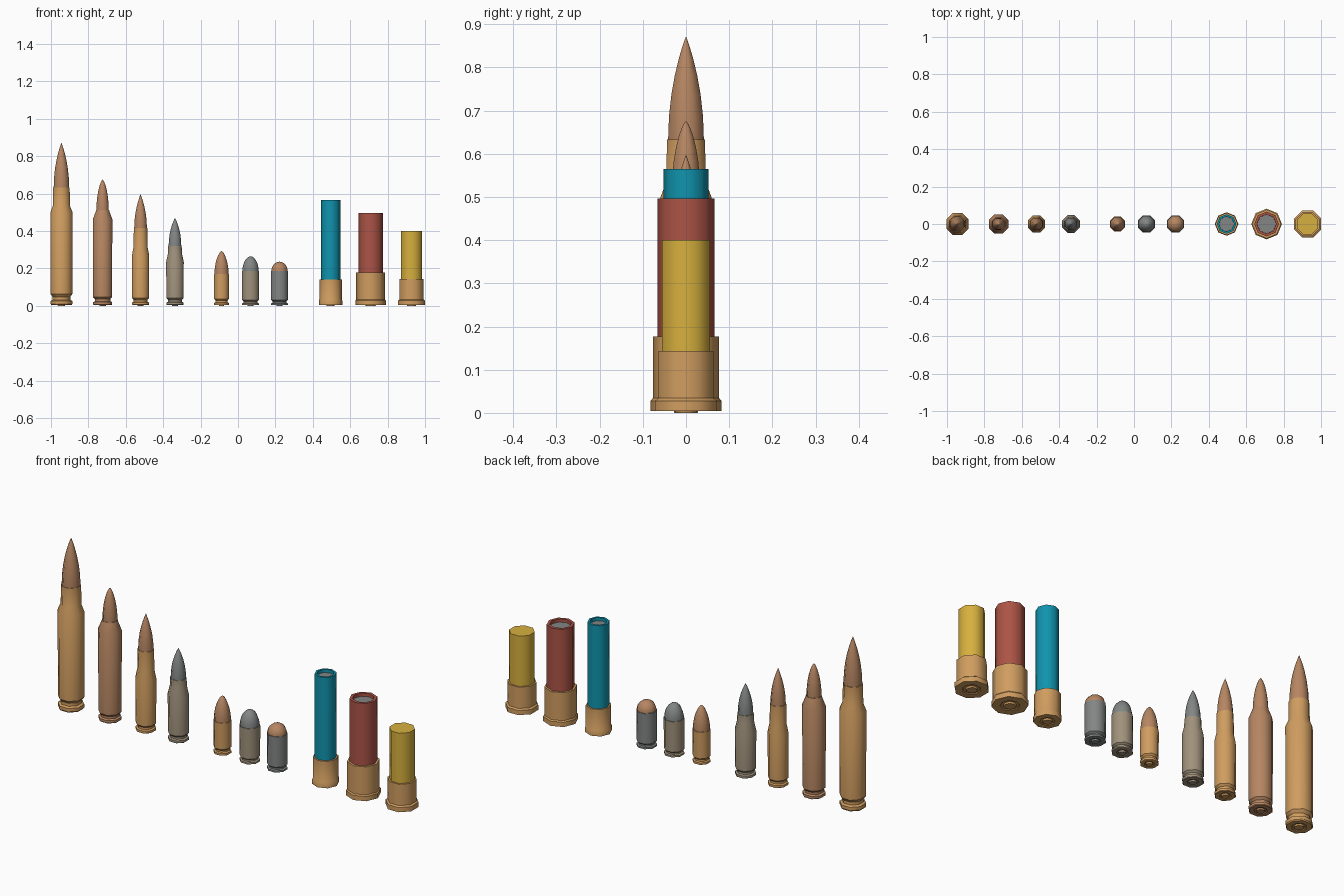
import bpy, bmesh, math

old = bpy.data.objects.get("Cube")
if old:
    bpy.data.objects.remove(old, do_unlink=True)

SIDES = 8


def material(name, rgb):
    # sRGB bytes to linear
    lin = [((c / 255 + 0.055) / 1.055) ** 2.4 for c in rgb]
    m = bpy.data.materials.new(name)
    m.use_nodes = True
    m.diffuse_color = (*lin, 1)
    m.node_tree.nodes["Principled BSDF"].inputs["Base Color"].default_value = (*lin, 1)
    return m


brass = material("brass", (208, 157, 96))
copper = material("copper", (182, 134, 98))
steel = material("steel grey", (130, 134, 132))
tan = material("tan grey", (160, 146, 124))
teal = material("teal plastic", (16, 148, 174))
red = material("red plastic", (172, 84, 70))
yellow = material("yellow plastic", (215, 176, 62))


def lathe(name, profile, x, mat, flat=True):
    """Revolve (radius, z) points into an eight-sided solid."""
    phase = math.pi / SIDES if flat else 0
    grow = 1 / math.cos(math.pi / SIDES) if flat else 1
    bm = bmesh.new()
    rings = []
    for r, z in profile:
        count = SIDES if r > 0 else 1
        rings.append([bm.verts.new((r * grow * math.cos(phase + math.tau * i / SIDES),
                                    r * grow * math.sin(phase + math.tau * i / SIDES), z))
                      for i in range(count)])
    for a, b in zip(rings, rings[1:]):
        for i in range(SIDES):
            j = (i + 1) % SIDES
            quad = [a[i % len(a)], a[j % len(a)], b[j % len(b)], b[i % len(b)]]
            bm.faces.new(list(dict.fromkeys(quad)))
    bmesh.ops.recalc_face_normals(bm, faces=bm.faces)
    # Sharp rings, smooth flanks
    for f in bm.faces:
        f.smooth = True
    for e in bm.edges:
        level = abs(e.verts[0].co.z - e.verts[1].co.z) < 1e-6
        if level and e.is_manifold and e.calc_face_angle() > 0.45:
            e.smooth = False
    me = bpy.data.meshes.new(name)
    bm.to_mesh(me)
    bm.free()
    me.materials.append(mat)
    ob = bpy.data.objects.new(name, me)
    ob.location.x = x
    bpy.context.collection.objects.link(ob)
    return ob


def primer(r):
    """Underside: centre cap in a recessed ring."""
    return [(0, 0), (r * 0.33, 0), (r * 0.36, 0.008), (r * 0.5, 0.008), (r * 0.54, 0.004)]


def ogive(r, z0, z1, power, steps=7):
    pts = [(0, z0 - 0.01), (r, z0 - 0.01)]
    for i in range(steps):
        t = math.sin(math.pi / 2 * i / steps)
        pts.append((r * (1 - t * t) ** power, z0 + (z1 - z0) * t))
    return pts + [(0, z1)]


def cartridge(name, x, r, neck, shoulder, mouth, tip, power, case_mat, tip_mat, k):
    """k scales the height of the extractor groove; shoulder is None for straight cases."""
    case = primer(r) + [(r * 0.92, 0.004), (r * 0.98, 0.008 * k), (r * 0.98, 0.022 * k),
                        (r * 0.8, 0.027 * k), (r * 0.8, 0.04 * k), (r * 0.98, 0.052 * k)]
    if shoulder:
        case += [(r, shoulder[0]), (neck * 1.04, shoulder[1])]
    case += [(neck, mouth), (0, mouth)]
    lathe(name + "_case", case, x, case_mat)
    lathe(name + "_bullet", ogive(neck * 0.94, mouth, tip, power), x, tip_mat)


# Bottlenecked rifle rounds
cartridge("large_rifle", -0.944, 0.059, 0.044, (0.5, 0.535), 0.633, 0.872, 0.95, brass, copper, 1.2)
cartridge("medium_rifle", -0.724, 0.052, 0.035, (0.463, 0.505), 0.513, 0.675, 0.7, copper, copper, 0.9)
cartridge("slim_rifle", -0.521, 0.046, 0.036, (0.27, 0.315), 0.417, 0.598, 1.0, brass, copper, 0.8)
cartridge("short_rifle", -0.337, 0.047, 0.036, (0.235, 0.28), 0.32, 0.47, 0.9, tan, steel, 0.8)

# Straight pistol rounds
cartridge("small_pistol", -0.088, 0.04, 0.04, None, 0.171, 0.294, 0.7, brass, copper, 0.7)
cartridge("medium_pistol", 0.067, 0.046, 0.046, None, 0.187, 0.265, 0.55, tan, steel, 0.6)
cartridge("wide_pistol", 0.222, 0.046, 0.046, None, 0.187, 0.236, 0.5, steel, copper, 0.6)


def shotshell(name, x, rim, base, tube, base_top, top, mat, is_open, flat):
    head = primer(rim) + [(rim, 0.004), (rim, 0.028), (base, 0.034),
                          (base, base_top), (0, base_top)]
    lathe(name + "_base", head, x, brass, flat)
    hull = [(0, base_top - 0.01), (tube, base_top - 0.01), (tube, top)]
    if is_open:
        inner = tube * 0.78
        hull += [(inner, top), (inner, top - 0.025), (0, top - 0.025)]
        lathe(name + "_wad", [(0, top - 0.024), (inner * 0.99, top - 0.024),
                              (inner * 0.99, top - 0.016), (0, top - 0.016)], x, steel, flat)
    else:
        hull += [(0, top)]
    lathe(name + "_hull", hull, x, mat, flat)


# Shotgun shells
shotshell("teal_shell", 0.495, 0.063, 0.06, 0.052, 0.14, 0.565, teal, True, False)
shotshell("red_shell", 0.709, 0.082, 0.077, 0.066, 0.177, 0.496, red, True, False)
shotshell("yellow_shell", 0.928, 0.072, 0.064, 0.056, 0.143, 0.4, yellow, False, True)
